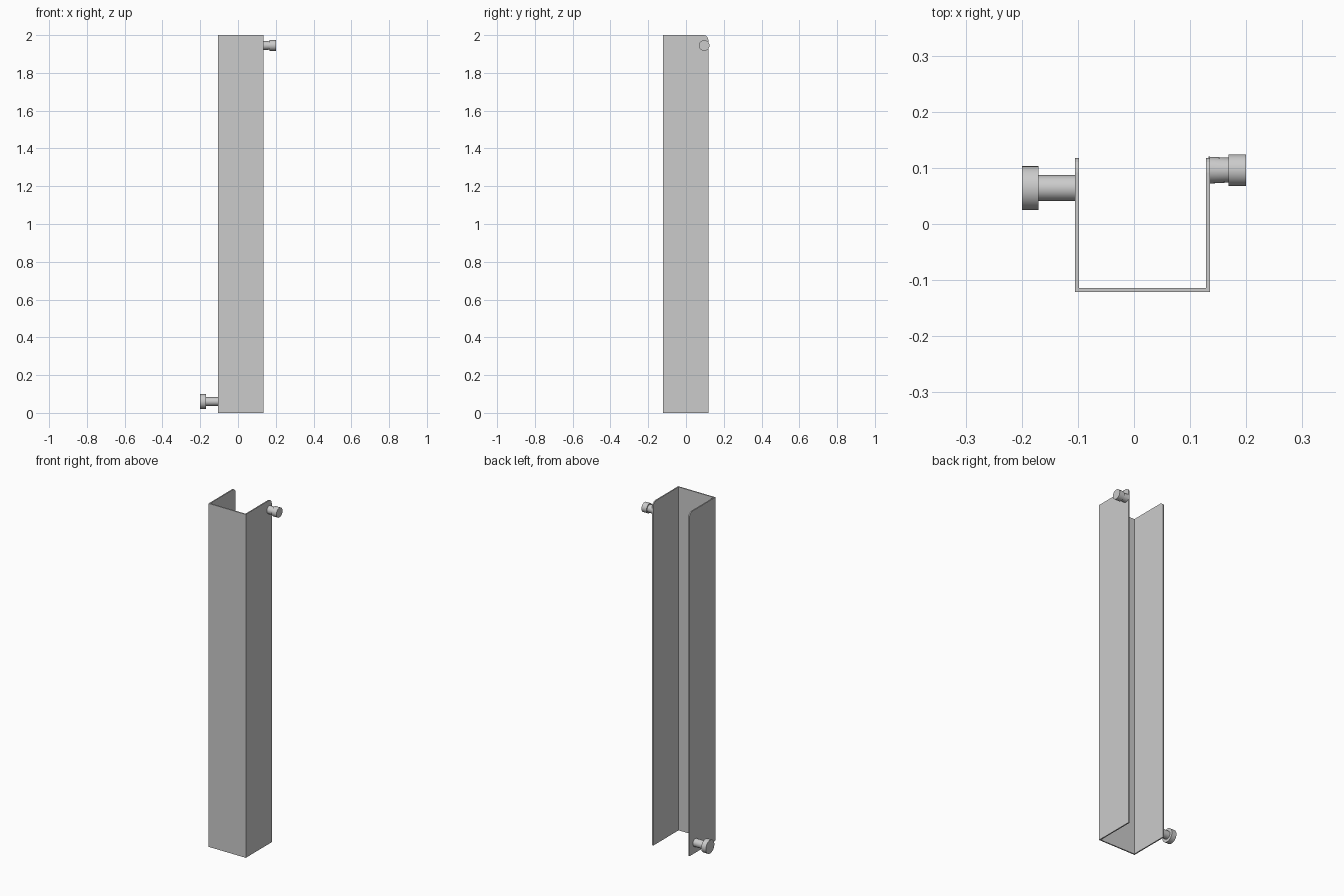
import bpy
import bmesh
import math
from mathutils import Matrix

cube = bpy.data.objects.get("Cube")
if cube:
    bpy.data.objects.remove(cube, do_unlink=True)

grey = bpy.data.materials.new("plain grey")
grey.use_nodes = True
tint = (0.6, 0.6, 0.6, 1)
grey.diffuse_color = tint
grey.node_tree.nodes["Principled BSDF"].inputs["Base Color"].default_value = tint

HEIGHT, THICK = 2.0, 0.007
FRONT, BACK = -0.121, 0.118
RIGHT, LEFT = -0.105, 0.135


def finish(bm, name):
    bmesh.ops.recalc_face_normals(bm, faces=bm.faces)
    mesh = bpy.data.meshes.new(name)
    bm.to_mesh(mesh)
    bm.free()
    mesh.materials.append(grey)
    obj = bpy.data.objects.new(name, mesh)
    bpy.context.collection.objects.link(obj)
    return obj


def smooth(obj):
    bpy.ops.object.select_all(action='DESELECT')
    obj.select_set(True)
    bpy.context.view_layer.objects.active = obj
    bpy.ops.object.shade_smooth_by_angle(angle=math.radians(40))


# Bent sheet channel, open at the back, top and bottom
bm = bmesh.new()
outline = [(RIGHT, BACK), (RIGHT, FRONT), (LEFT, FRONT), (LEFT, BACK),
           (LEFT - THICK, BACK), (LEFT - THICK, FRONT + THICK),
           (RIGHT + THICK, FRONT + THICK), (RIGHT + THICK, BACK)]
rings = [[bm.verts.new((x, y, z)) for x, y in outline] for z in (0, HEIGHT)]
for i in range(8):
    j = (i + 1) % 8
    bm.faces.new((rings[0][i], rings[0][j], rings[1][j], rings[1][i]))
for ring in rings:
    for quad in ((0, 1, 6, 7), (1, 2, 5, 6), (2, 3, 4, 5)):
        bm.faces.new([ring[k] for k in quad])

# Rounded upper back corner on both flanges
corners = [e for e in bm.edges
           if all(v.co.z > HEIGHT - 0.01 and v.co.y > BACK - 0.01 for v in e.verts)]
bmesh.ops.bevel(bm, geom=corners, offset=0.026, segments=6, profile=0.5, affect='EDGES')
finish(bm, "channel")


# Sideways pins: a shaft with a wider head
def cylinder(name, x0, x1, y, z, r0, r1, sides):
    bm = bmesh.new()
    place = Matrix.Translation(((x0 + x1) / 2, y, z)) @ Matrix.Rotation(math.pi / 2, 4, 'Y')
    bmesh.ops.create_cone(bm, cap_ends=True, segments=sides, radius1=r0, radius2=r1,
                          depth=x1 - x0, matrix=place)
    smooth(finish(bm, name))


cylinder("lower_pin_shaft", -0.172, RIGHT + 0.002, 0.064, 0.06, 0.023, 0.023, 16)
cylinder("lower_pin_head", -0.2, -0.17, 0.064, 0.06, 0.039, 0.039, 32)
cylinder("upper_pin_shaft", LEFT - 0.002, 0.17, 0.096, 1.945, 0.024, 0.022, 16)
cylinder("upper_pin_head", 0.168, 0.2, 0.096, 1.945, 0.028, 0.028, 32)
